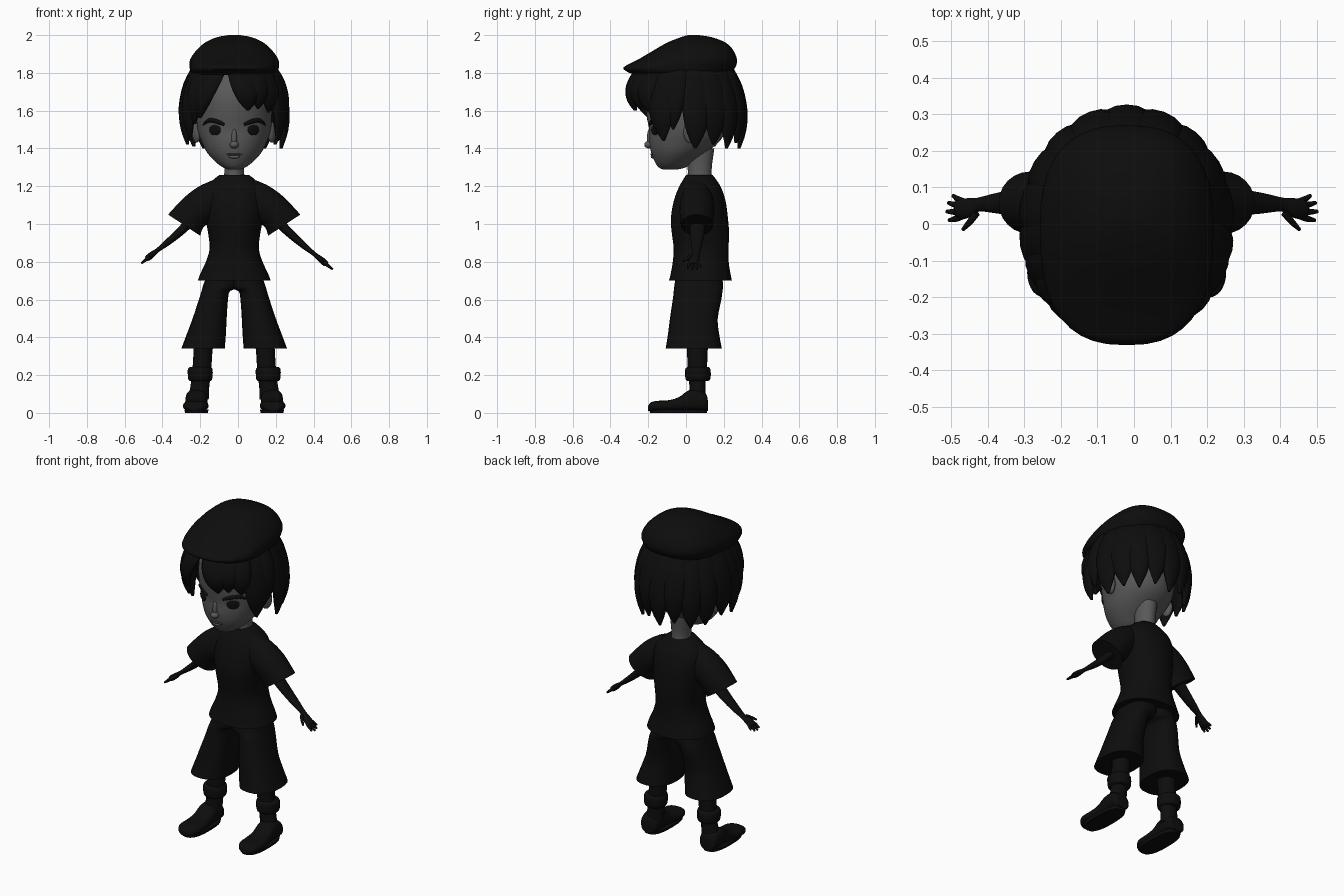
import bpy, bmesh
from math import sin, cos, pi, radians, sqrt, copysign
from mathutils import Vector

if "Cube" in bpy.data.objects:
    bpy.data.objects.remove(bpy.data.objects["Cube"])

CX = -0.02  # body centre line


def material(name, value):
    m = bpy.data.materials.new(name)
    m.use_nodes = True
    m.diffuse_color = (value, value, value, 1)
    bsdf = m.node_tree.nodes["Principled BSDF"]
    bsdf.inputs["Base Color"].default_value = m.diffuse_color
    bsdf.inputs["Roughness"].default_value = 0.8
    return m


BLACK = material("soft black", 0.004)
SKIN = material("grey skin", 0.1)
LIP = material("dark grey lips", 0.06)


def finish(name, bm, mat):
    bmesh.ops.recalc_face_normals(bm, faces=bm.faces)
    mesh = bpy.data.meshes.new(name)
    bm.to_mesh(mesh)
    bm.free()
    mesh.materials.append(mat)
    ob = bpy.data.objects.new(name, mesh)
    bpy.context.collection.objects.link(ob)
    bpy.ops.object.select_all(action='DESELECT')
    ob.select_set(True)
    bpy.context.view_layer.objects.active = ob
    bpy.ops.object.shade_smooth_by_angle(angle=radians(50))
    return ob


def loft(name, keys, mat, n=24, power=2.0, steps=3):
    """Skin a closed tube through (centre, u, v) rings, splined between keys."""
    keys = [[Vector(p) for p in k] for k in keys]
    rings = []
    for i in range(len(keys) - 1):
        k0, k1 = keys[max(i - 1, 0)], keys[i]
        k2, k3 = keys[i + 1], keys[min(i + 2, len(keys) - 1)]
        for s in range(steps):
            t = s / steps
            rings.append([0.5 * (2 * b + (c - a) * t + (2 * a - 5 * b + 4 * c - d) * t * t
                                 + (3 * b - a - 3 * c + d) * t ** 3)
                          for a, b, c, d in zip(k0, k1, k2, k3)])
    rings.append(keys[-1])
    bm = bmesh.new()
    loops = []
    for c, u, v in rings:
        loop = []
        for j in range(n):
            a = 2 * pi * j / n
            x = copysign(abs(cos(a)) ** (2 / power), cos(a))
            y = copysign(abs(sin(a)) ** (2 / power), sin(a))
            loop.append(bm.verts.new(c + u * x + v * y))
        loops.append(loop)
    for p, q in zip(loops, loops[1:]):
        for j in range(n):
            bm.faces.new((p[j], p[(j + 1) % n], q[(j + 1) % n], q[j]))
    bm.faces.new(loops[0])
    bm.faces.new(loops[-1])
    return finish(name, bm, mat)


def stack(name, rows, mat, x=CX, **kw):
    """Level rings: z, half width, front y, back y."""
    return loft(name, [((x, (f + b) / 2, z), (w, 0, 0), (0, (b - f) / 2, 0))
                       for z, w, f, b in rows], mat, **kw)


def tube(name, pts, mat, flat=1.0, n=12):
    """Tapered limb through (x, y, z, radius) points in the xz plane."""
    keys = []
    for i, p in enumerate(pts):
        a, b = pts[max(i - 1, 0)], pts[min(i + 1, len(pts) - 1)]
        d = (Vector(b[:3]) - Vector(a[:3])).normalized()
        v = d.cross(Vector((0, 1, 0))).normalized()
        keys.append((p[:3], d.cross(v) * p[3], v * p[3] * flat))
    return loft(name, keys, mat, n=n)


def ball(name, loc, size, mat, turn=0.0):
    bm = bmesh.new()
    bmesh.ops.create_uvsphere(bm, u_segments=24, v_segments=14, radius=1)
    ob = finish(name, bm, mat)
    ob.location, ob.scale, ob.rotation_euler = loc, size, (0, 0, turn)
    return ob


# Head and neck
stack("head", [(1.288, .03, -.12, -.05), (1.3, .06, -.145, 0), (1.33, .1, -.165, .04),
               (1.38, .145, -.185, .11), (1.44, .175, -.195, .18), (1.5, .195, -.195, .21),
               (1.58, .2, -.21, .225), (1.68, .195, -.215, .225), (1.78, .15, -.17, .19),
               (1.84, .07, -.08, .1)], SKIN, n=40)
stack("neck", [(1.22, .06, 0, .145), (1.28, .052, .01, .135), (1.4, .06, -.01, .15)], SKIN)
ball("nose_tip", (CX, -.195, 1.42), (.024, .026, .02), SKIN)
ball("nose_bridge", (CX, -.19, 1.455), (.015, .017, .05), SKIN)
ball("upper_lip", (CX, -.18, 1.368), (.042, .009, .006), LIP)
ball("lower_lip", (CX, -.176, 1.356), (.03, .011, .009), SKIN)


def face_y(dx):
    return .0075 - .2025 * sqrt(1 - (dx / .195) ** 2)


for side, tag in ((1, "left"), (-1, "right")):
    # Eyes, brows, ears
    ball(tag + "_eye", (CX + side * .102, face_y(.102) + .001, 1.498), (.036, .009, .028),
         BLACK, side * radians(32))
    tube(tag + "_brow", [(CX + side * dx, face_y(dx) - .004, z, r) for dx, z, r in
                         ((.052, 1.527, .008), (.09, 1.543, .013), (.13, 1.549, .012),
                          (.165, 1.525, .005))], BLACK)
    ball(tag + "_ear", (CX + side * .2, .02, 1.485), (.02, .035, .055), SKIN, side * -.4)

# Flat cap
stack("cap", [(1.79, .21, -.27, .2), (1.805, .23, -.31, .235), (1.83, .236, -.33, .262),
              (1.87, .234, -.255, .27), (1.92, .2, -.17, .25), (1.96, .155, -.1, .21),
              (1.988, .095, -.03, .14), (2, .03, .01, .07)], BLACK, n=40, power=2.5)

# Hair: scalp and tapered locks
ball("scalp_hair", (CX, .03, 1.68), (.212, .22, .16), BLACK)


def lock(name, a0, a1, tip_z, width):
    keys = []
    for t, reach, w in ((0, .72, .8), (.25, .9, 1), (.55, 1, .95), (.8, 1, .65), (1, .95, .08)):
        a = radians(a0 + (a1 - a0) * t)
        d = Vector((sin(a), -cos(a), 0))
        c = Vector((CX + .265 * reach * d.x, .295 * reach * d.y, 1.845 + (tip_z - 1.845) * t))
        keys.append((c, Vector((cos(a), sin(a), 0)) * width * w, d * (.006 + .026 * w)))
    loft(name, keys, BLACK, n=12)


LOCKS = [(-25, -46, 1.56, .07), (8, 17, 1.6, .075), (28, 30, 1.61, .065), (42, 46, 1.59, .065),
         (62, 65, 1.44, .08), (80, 76, 1.5, .06), (102, 100, 1.4, .08), (122, 121, 1.42, .08),
         (-44, -56, 1.53, .065), (-60, -66, 1.46, .07), (-80, -78, 1.42, .075),
         (-101, -99, 1.44, .08), (-121, -122, 1.41, .075)]
LOCKS += [(a, a, 1.4 + .03 * (i % 2), .07) for i, a in enumerate(range(140, 230, 20))]
for i, spec in enumerate(LOCKS):
    lock("hair_lock_%d" % (i + 1), *spec)

# Shirt body
stack("shirt", [(.7, .193, -.09, .243), (.74, .178, -.08, .235), (.8, .15, -.07, .226),
                (.87, .13, -.065, .225), (.95, .138, -.075, .228), (1.03, .152, -.08, .222),
                (1.12, .16, -.065, .21), (1.19, .15, -.04, .187), (1.235, .11, -.015, .16),
                (1.26, .077, 0, .14)], BLACK, n=36, power=2.2)

for side, tag in ((1, "left"), (-1, "right")):
    def at(dx):
        return CX + side * dx

    # Sleeve: rings from top edge to bottom edge with a depth
    keys = []
    for x1, z1, x2, z2, depth in ((.06, 1.25, .06, 1.02, .075), (.17, 1.208, .135, 1.0, .09),
                                  (.26, 1.145, .165, .98, .092), (.35, 1.05, .18, .938, .085)):
        keys.append(((at((x1 + x2) / 2), .058, (z1 + z2) / 2), (0, depth, 0),
                     (side * (x1 - x2) / 2, 0, (z1 - z2) / 2)))
    loft(tag + "_sleeve", keys, BLACK)

    # Arm and hand, the left one hanging slightly lower
    def limb(dx, y, z, r):
        low = max(dx - .2, 0) if side > 0 else 0
        return (at(dx + .1 * low), y, z - .11 * low, r)

    tube(tag + "_arm", [limb(*p) for p in (
        (.18, .06, 1.07, .05), (.27, .06, .975, .04), (.35, .057, .905, .029),
        (.405, .053, .862, .019), (.43, .045, .842, .026), (.455, .04, .822, .028),
        (.465, .04, .815, .02))], BLACK, flat=.6)
    for name, y0, y1, reach in (("little", .06, .078, .475), ("ring", .05, .058, .488),
                                ("middle", .037, .034, .492), ("index", .024, .01, .486),
                                ("thumb", .03, -.016, .448)):
        start = .41 if name == "thumb" else .445
        mid = (start + reach) / 2
        tube(tag + "_" + name + "_finger",
             [limb(x, y, 1.185 - .8 * x, r) for x, y, r in (
                 (start, y0, .01), (mid, (y0 + y1) / 2 - .002, .009), (reach, y1, .005))],
             BLACK, n=8)

    # Shorts leg: z, inner and outer offset, front, back
    loft(tag + "_shorts_leg", [
        ((at((i + o) / 2), (f + b) / 2, z), ((o - i) / 2, 0, 0), (0, (b - f) / 2, 0))
        for z, i, o, f, b in ((.34, .05, .28, -.108, .19), (.42, .044, .25, -.095, .175),
                              (.5, .04, .22, -.085, .168), (.6, .033, .187, -.07, .187),
                              (.645, .022, .173, -.065, .193), (.67, -.03, .166, -.062, .196),
                              (.76, -.03, .135, -.05, .19))], BLACK, power=2.4)

    # Lower leg and ankle cuff
    loft(tag + "_leg", [((at(dx), .06, z), (rx, 0, 0), (0, ry, 0)) for dx, z, rx, ry in (
        (.155, .42, .055, .06), (.165, .33, .05, .055), (.172, .22, .05, .05),
        (.182, .14, .05, .042), (.19, .07, .055, .048))], BLACK, n=16)
    stack(tag + "_cuff", [(.17, .056, .005, .12), (.182, .064, -.003, .13),
                          (.228, .066, -.005, .13), (.242, .056, .005, .12)],
          BLACK, x=at(.18), n=20)

    # Shoe: y, top height, half width
    loft(tag + "_shoe", [((at(.2 + .03 * max(-y, 0)), y, h / 2 + .006), (w, 0, 0),
                          (0, 0, h / 2 - .004)) for y, h, w in (
        (.116, .06, .035), (.105, .1, .052), (.06, .122, .058), (.01, .115, .058),
        (-.04, .08, .06), (-.1, .064, .067), (-.15, .062, .066), (-.185, .054, .05),
        (-.2, .036, .028))], BLACK, n=20, power=2.6)
    # Sole
    stack(tag + "_sole", [(0, .06, -.19, .11), (.018, .064, -.195, .113)], BLACK,
          x=at(.2), power=2.6)
